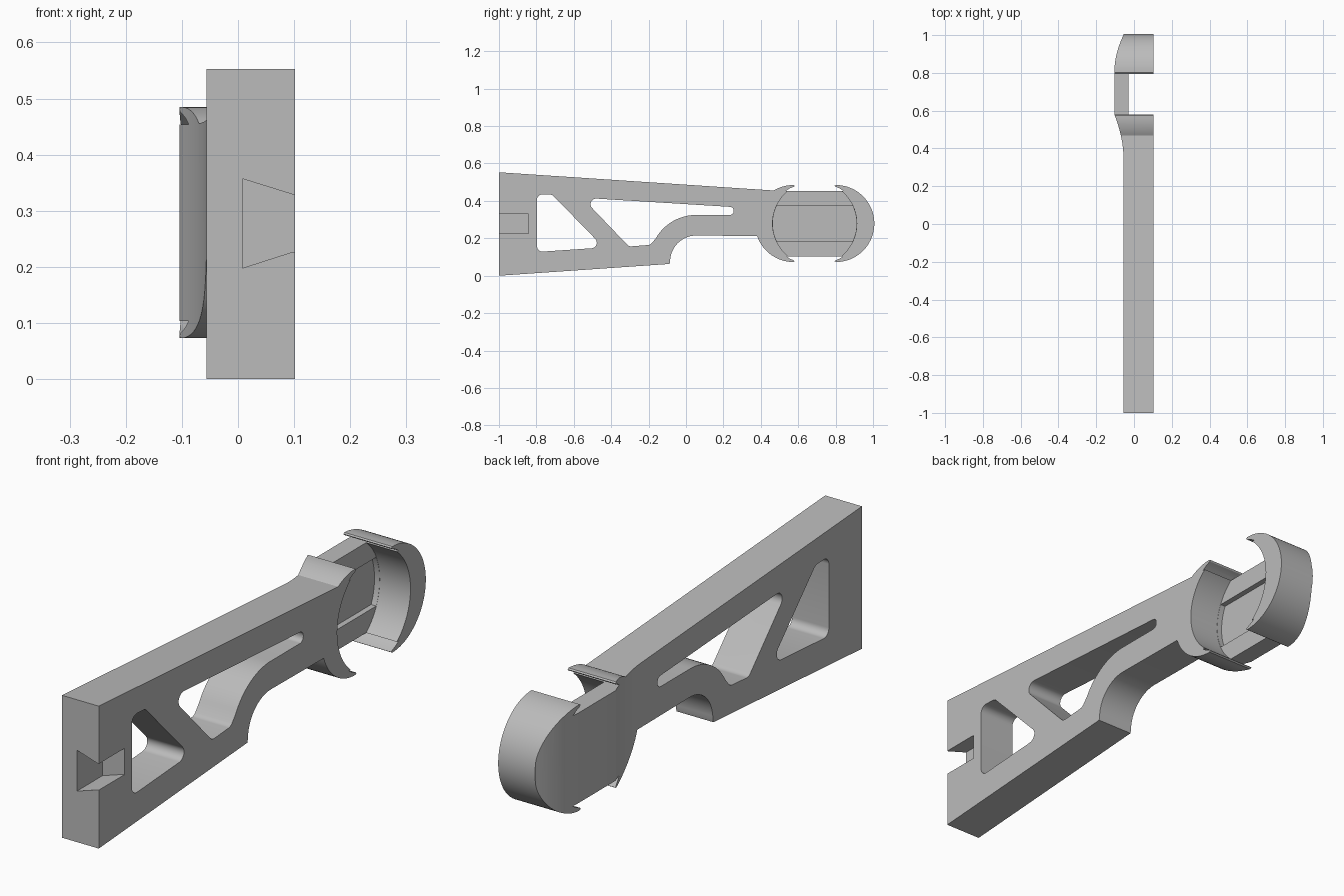
import bpy, bmesh, math
from mathutils import Vector

cube = bpy.data.objects.get("Cube")
if cube:
    bpy.data.objects.remove(cube)

grey = bpy.data.materials.new("plain grey")
grey.use_nodes = True
grey.diffuse_color = (0.5, 0.5, 0.5, 1)
grey.node_tree.nodes["Principled BSDF"].inputs["Base Color"].default_value = (0.5, 0.5, 0.5, 1)

X0, X1 = -0.104, 0.102          # overall thickness
CY, CZ, R = 0.688, 0.279, 0.225  # round pocket


def arc(cy, cz, r, a0, a1, n=16):
    steps = [math.radians(a0 + (a1 - a0) * i / n) for i in range(n + 1)]
    return [(cy + r * math.cos(a), cz + r * math.sin(a)) for a in steps]


def rounded(corners, n=8):
    """Polygon from (u, v, radius) corners with filleted corners."""
    out = []
    for i, (u, v, r) in enumerate(corners):
        p = Vector((u, v))
        a = (Vector(corners[i - 1][:2]) - p).normalized()
        b = (Vector(corners[(i + 1) % len(corners)][:2]) - p).normalized()
        if r == 0:
            out.append((u, v))
            continue
        half = a.angle(b) / 2
        c = p + (a + b).normalized() * (r / math.sin(half))
        t = r / math.tan(half)
        d0, d1 = p + a * t - c, p + b * t - c
        turn = d0.angle(d1)
        for k in range(n + 1):
            f = k / n
            d = (d0 * math.sin((1 - f) * turn) + d1 * math.sin(f * turn)) / math.sin(turn)
            out.append(tuple(c + d))
    return out


def prism(name, pts, lo, hi, axis="x"):
    """Extrude a closed outline along one axis."""
    place = {"x": lambda u, v, w: (w, u, v),
             "y": lambda u, v, w: (u, w, v),
             "z": lambda u, v, w: (u, v, w)}[axis]
    bm = bmesh.new()
    face = bm.faces.new([bm.verts.new(place(u, v, lo)) for u, v in pts])
    ext = bmesh.ops.extrude_face_region(bm, geom=[face])
    shift = Vector(place(0, 0, hi - lo))
    bmesh.ops.translate(bm, vec=shift,
                        verts=[g for g in ext["geom"] if isinstance(g, bmesh.types.BMVert)])
    bmesh.ops.recalc_face_normals(bm, faces=bm.faces)
    mesh = bpy.data.meshes.new(name)
    bm.to_mesh(mesh)
    bm.free()
    mesh.materials.append(grey)
    obj = bpy.data.objects.new(name, mesh)
    bpy.context.collection.objects.link(obj)
    return obj


def carve(obj, cutter, operation="DIFFERENCE"):
    mod = obj.modifiers.new("carve", "BOOLEAN")
    mod.operation, mod.solver, mod.object = operation, "EXACT", cutter
    cutter.hide_render = True
    bpy.ops.object.select_all(action="DESELECT")
    bpy.context.view_layer.objects.active = obj
    obj.select_set(True)
    bpy.ops.object.modifier_apply(modifier=mod.name)
    bpy.data.objects.remove(cutter)


def top_z(y):
    return 0.553 - 0.062 * (y + 1)


def bottom_z(y):
    return 0.069 * (y + 1)


# Hooked clip ends: outer arc then a rounded tip; mirrored in y and z
tip = [(0.575, CZ + 0.206), (0.581, CZ + 0.202), (0.577, CZ + 0.197),
       (0.555, CZ + 0.188), (0.535, CZ + 0.175)]
flip_z = lambda pts: [(y, 2 * CZ - z) for y, z in pts]
flip_y = lambda pts: [(2 * CY - y, z) for y, z in pts]

near_top = arc(0.575, CZ, 0.206, 121, 95, 8) + tip
near_bottom = flip_z(arc(0.575, CZ, 0.206, 161, 95, 14) + tip)
far_half = flip_y(tip[::-1] + arc(0.575, CZ, 0.206, 95, 180, 20))
far_end = far_half + flip_z(far_half)[-2::-1]

# Side outline of the arm, from the lower front corner
outline = [(-1, 0), (-0.088, bottom_z(-0.088))]
outline += arc(0.055, 0.075, 0.14, 180, 90)
outline += near_bottom + far_end[::-1] + near_top[::-1] + [(-1, top_z(-1))]
arm = prism("clip_arm", outline, X0 - 0.02, X1)

# Thickness seen from above: slim arm flaring out to the clip
flare = [(-0.056 - 0.048 * (i / 14) ** 1.8, 0.36 + 0.22 * i / 14) for i in range(15)]
taper = [(X0 + 0.048 * (i / 14) ** 2, 0.8 + 0.2 * i / 14) for i in range(15)]
plan = [(X1 + 0.05, -1.1), (-0.056, -1.1)] + flare + taper
plan += [(-0.056, 1.1), (X1 + 0.05, 1.1)]
carve(arm, prism("thickness", plan, -0.1, 0.7, "z"), "INTERSECT")

# Round pocket with a shallow channel across its floor
carve(arm, prism("pocket", arc(CY, CZ, R, 0, 360, 72)[:-1], -0.03, 0.2))
chan = [p for p in arc(CY, CZ, R - 0.001, 0, 360, 144)[:-1] if abs(p[1] - CZ) < 0.101]
carve(arm, prism("channel", chan, -0.052, 0.0))

# Triangular lightening window
window = rounded([(-0.797, 0.437, 0.03), (-0.715, 0.433, 0.03),
                  (-0.44, 0.151, 0.03), (-0.797, 0.127, 0.03)])
carve(arm, prism("front_window", window, -0.3, 0.3))

# Long window following the arch below it
arch = [(y, z, 0) for y, z in arc(0.055, 0.075, 0.25, 90, 150)]
window = rounded([(-0.555, 0.417, 0.03), (0.255, 0.367, 0.02), (0.255, 0.325, 0.02)]
                 + arch + [(-0.19, 0.165, 0.03), (-0.305, 0.156, 0.03)])
carve(arm, prism("long_window", window, -0.3, 0.3))

# Dovetail slot in the front end
slot = [(0.008, 0.198), (0.098, 0.227), (0.12, 0.227),
        (0.12, 0.329), (0.098, 0.329), (0.008, 0.357)]
carve(arm, prism("dovetail", slot, -1.1, -0.843, "y"))

bpy.ops.object.shade_smooth_by_angle(angle=math.radians(25))
